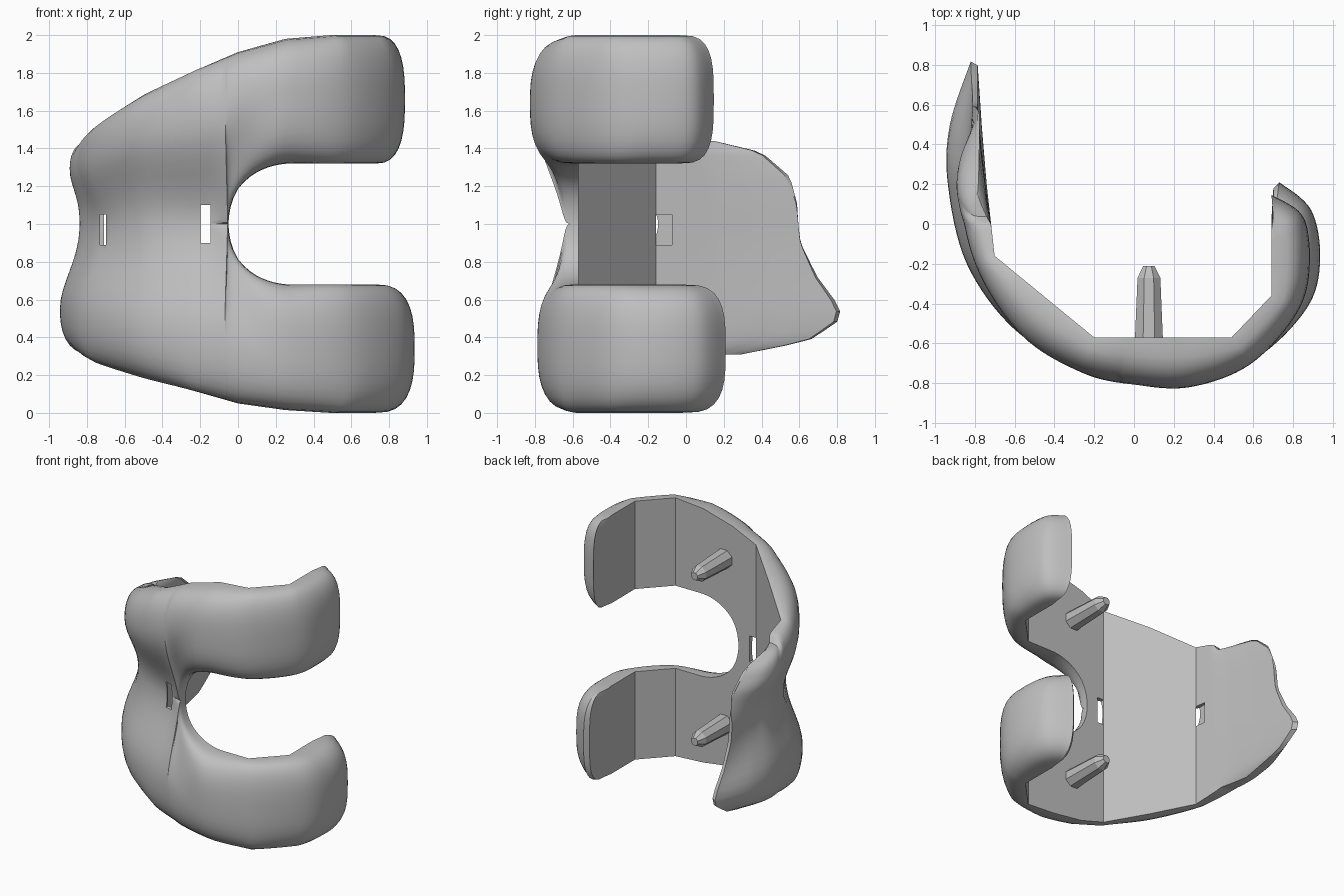
import bpy, bmesh, math
from mathutils import Vector, Matrix

cube = bpy.data.objects.get("Cube")
if cube:
    bpy.data.objects.remove(cube)

metal = bpy.data.materials.new("satin_grey")
metal.use_nodes = True
grey = (0.52, 0.52, 0.52, 1)
metal.diffuse_color = grey
metal.node_tree.nodes["Principled BSDF"].inputs["Base Color"].default_value = grey

# Plan paths from the condyle tip round to the flange tip
INNER = [Vector(p) for p in [
    (.70, .18), (.69, .02), (.69, -.18), (.69, -.36), (.49, -.57), (.25, -.57), (0, -.57),
    (-.2, -.57), (-.45, -.365), (-.7, -.16), (-.74, .2), (-.765, .5), (-.785, .8)]]
CREST = [Vector(p) for p in [
    (.73, .21), (.89, .07), (.935, -.18), (.87, -.42), (.62, -.67), (.3, -.78), (0, -.77),
    (-.28, -.71), (-.6, -.53), (-.84, -.2), (-.935, .2), (-.925, .5), (-.82, .82)]]
GROOVE = [a.lerp(b, .12) for a, b in zip(INNER[:6], CREST)] + [Vector(p) for p in [
    (0, -.62), (-.21, -.578), (-.52, -.44), (-.72, -.17), (-.83, .2), (-.83, .45), (-.81, .8)]]

# Outer border heights, measured inward from the bottom and from the top
LOW_EDGE = [0, 0, 0, 0, 0, .015, .05, .11, .18, .26, .31, .31, .31]
TOP_EDGE = [0, 0, 0, 0, 0, .02, .09, .18, .31, .47, .56, .56, .56]
# Height and reach of the flange end
REACH = [(.31, .3), (.38, .65), (.48, .8), (.55, .82), (.72, .7), (.9, .62),
         (1.1, .6), (1.25, .55), (1.38, .4), (1.44, .15)]
SEAM = 6.25
ACROSS = 18


def linear(pts, t):
    i = min(int(t), len(pts) - 2)
    return pts[i] + (pts[i + 1] - pts[i]) * (t - i)


def smooth(pts, t):
    i = min(int(t), len(pts) - 2)
    s = t - i
    a, b = pts[i], pts[i + 1]
    p = pts[i - 1] if i else a
    q = pts[i + 2] if i + 2 < len(pts) else b
    return 0.5 * (2 * a + (b - p) * s + (2 * p - 5 * a + 4 * b - q) * s ** 2
                  + (3 * a - p - 3 * b + q) * s ** 3)


def ease(x):
    x = max(0, min(1, x))
    return x * x * (3 - 2 * x)


def rounded(u, n):
    return max(0, 1 - abs(u) ** n) ** (1 / n)


def reach(z):
    if z <= REACH[0][0]:
        return REACH[0][1]
    for (z0, r0), (z1, r1) in zip(REACH, REACH[1:]):
        if z <= z1:
            return r0 + (r1 - r0) * (z - z0) / (z1 - z0)
    return REACH[-1][1]


def bulge(t, v):
    condyle = rounded(2 * v - 1, 2.8)
    if v < .35:
        flange = rounded(1 - v / .35, 2.4)
    else:
        flange = .5 + .5 * math.cos(math.pi * (v - .35) / .65)
    w = ease((t - 5.2) / 1.6)
    return condyle * (1 - w) + flange * w


def surface_pair(t, v, upper):
    """Inner and outer points at one place on a half."""
    edge = linear(TOP_EDGE if upper else LOW_EDGE, t)
    notch = 1 if t >= SEAM else 1 - .32 * math.sqrt(1 - max(0, (t - 4.9) / 1.35) ** 2)
    z = edge + (notch - edge) * v
    if upper:
        z = 2 - z
    inner, crest = linear(INNER, t), smooth(CREST, t)
    rim = inner.lerp(crest, .12)
    if upper:
        crest = Vector((crest.x * .945, crest.y * (1.05 if crest.y < 0 else 1)))
    base = rim.lerp(smooth(GROOVE, t), ease(v))
    result = []
    for p in (inner, base.lerp(crest, bulge(t, v))):
        y = p.y
        if t > 9 and y > 0:
            y *= reach(z) / .82
        elif t < 3:
            if upper and y > 0:
                y *= .7
            if y > -.1:
                y = -.1 + (y + .1) * (.25 + .75 * rounded(2 * v - 1, 3.5))
        result.append(Vector((p.x, y, z)))
    return result


def finish(bm, name):
    mesh = bpy.data.meshes.new(name)
    bmesh.ops.recalc_face_normals(bm, faces=bm.faces)
    bm.to_mesh(mesh)
    bm.free()
    ob = bpy.data.objects.new(name, mesh)
    bpy.context.collection.objects.link(ob)
    mesh.materials.append(metal)
    return ob


def shade(ob, angle):
    bpy.ops.object.select_all(action='DESELECT')
    ob.select_set(True)
    bpy.context.view_layer.objects.active = ob
    bpy.ops.object.shade_smooth_by_angle(angle=math.radians(angle))


# Curved shell: two lofted halves welded along the groove
bm = bmesh.new()
stations = sorted([i / 8 for i in range(97)] + [6.2, 6.24])
columns = [(1 - math.cos(math.pi * j / ACROSS)) / 2 for j in range(ACROSS + 1)]
for upper in (False, True):
    grid = [[[bm.verts.new(p) for p in surface_pair(t, v, upper)] for v in columns]
            for t in stations]
    for k, (row, nxt) in enumerate(zip(grid, grid[1:])):
        for j in range(ACROSS):
            for side in (0, 1):
                bm.faces.new((row[j][side], row[j + 1][side], nxt[j + 1][side], nxt[j][side]))
        borders = [0] if stations[k] >= SEAM else [0, ACROSS]
        for j in borders:
            bm.faces.new((row[j][0], row[j][1], nxt[j][1], nxt[j][0]))
    for row in (grid[0], grid[-1]):
        for j in range(ACROSS):
            bm.faces.new((row[j][0], row[j + 1][0], row[j + 1][1], row[j][1]))
bmesh.ops.remove_doubles(bm, verts=bm.verts, dist=.0001)
shell = finish(bm, "curved_shell")

# Two slots through the groove
for center, size in (((-.172, -.55, 1), (.055, .25, .2)), ((-.715, -.2, .97), (.03, .25, .16))):
    bm = bmesh.new()
    bmesh.ops.create_cube(bm, size=1, matrix=Matrix.LocRotScale(Vector(center), None, Vector(size)))
    cutter = finish(bm, "slot_cutter")
    cutter.hide_render = True
    cut = shell.modifiers.new("slot", 'BOOLEAN')
    cut.operation, cut.solver, cut.object = 'DIFFERENCE', 'EXACT', cutter
    bpy.context.view_layer.objects.active = shell
    bpy.ops.object.modifier_apply(modifier=cut.name)
    bpy.data.objects.remove(cutter)
shade(shell, 35)

# Fixing pegs: tapered octagons with a chamfered tip
for name, z in (("lower_peg", .36), ("upper_peg", 1.64)):
    bm = bmesh.new()
    rings = []
    for y, r in ((-.6, .077), (-.27, .062), (-.21, .03)):
        rings.append([bm.verts.new((.075 + r * math.cos(a), y, z + r * math.sin(a)))
                      for a in (math.pi * (i + .5) / 4 for i in range(8))])
    for a, b in zip(rings, rings[1:]):
        for i in range(8):
            n = (i + 1) % 8
            bm.faces.new((a[i], a[n], b[n], b[i]))
    bm.faces.new(rings[0])
    bm.faces.new(rings[-1])
    finish(bm, name)
